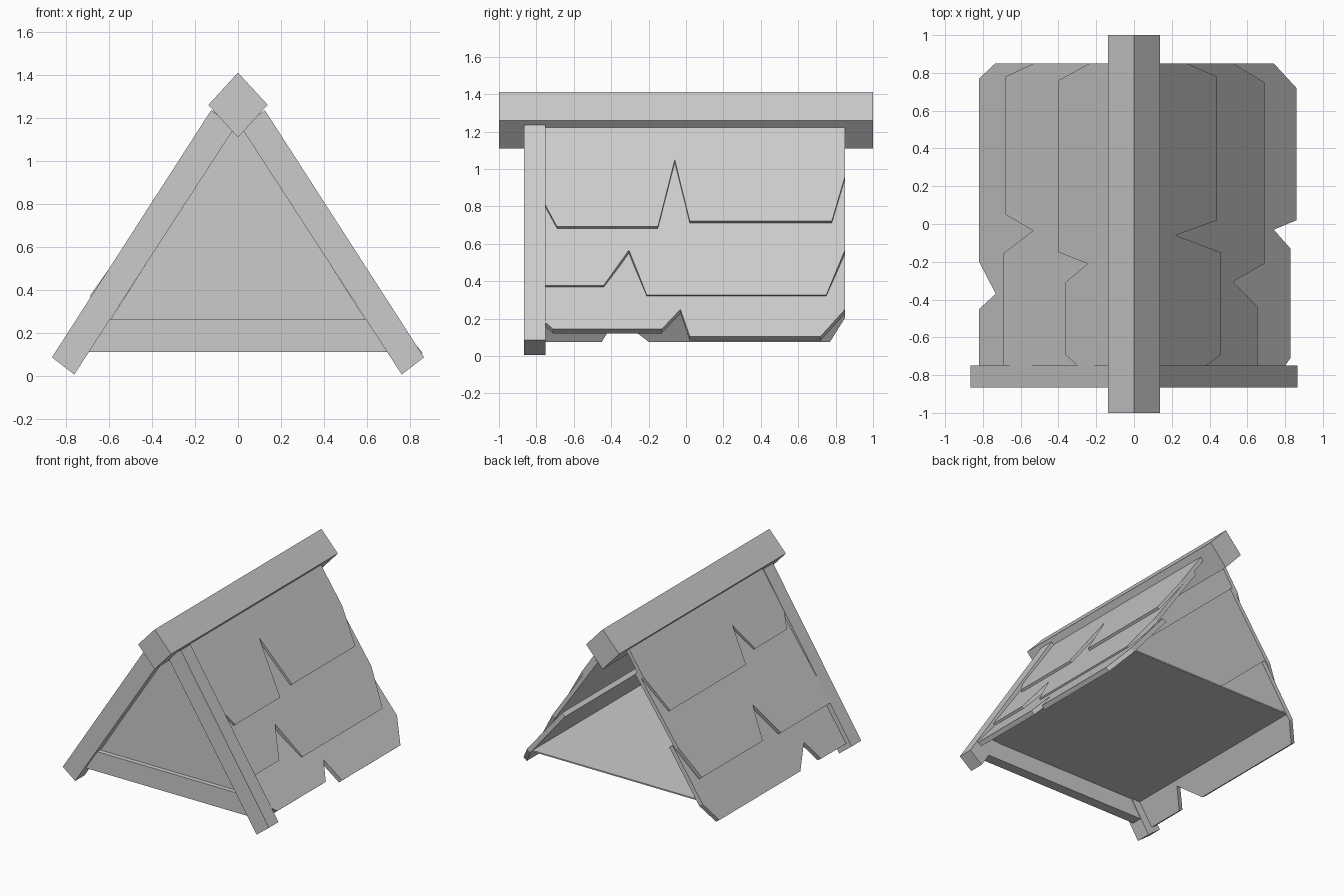
import bpy, bmesh
from mathutils import Vector

if "Cube" in bpy.data.objects:
    bpy.data.objects.remove(bpy.data.objects["Cube"])


def solid(name, points, offset):
    """Closed slab: a flat outline extruded by an offset vector."""
    bm = bmesh.new()
    face = bm.faces.new([bm.verts.new(p) for p in points])
    ext = bmesh.ops.extrude_face_region(bm, geom=[face], use_keep_orig=True)
    moved = [g for g in ext["geom"] if isinstance(g, bmesh.types.BMVert)]
    bmesh.ops.translate(bm, verts=moved, vec=Vector(offset))
    bmesh.ops.recalc_face_normals(bm, faces=bm.faces[:])
    mesh = bpy.data.meshes.new(name)
    bm.to_mesh(mesh)
    bm.free()
    obj = bpy.data.objects.new(name, mesh)
    bpy.context.collection.objects.link(obj)
    return obj


def prism_y(name, profile, y0, y1):
    return solid(name, [(x, y0, z) for x, z in profile], (0, y1 - y0, 0))


def shingle_row(name, side, ref, slope, top_z, edge, t):
    """Sloped slab with a ragged lower edge given as (x, y) seen from the top."""
    rx, rz = ref
    top_x = rx - (top_z - rz) / slope
    outline = [(top_x, -0.75)] + edge + [(top_x, 0.85)]
    pts = [(side * x, y, rz - (x - rx) * slope) for x, y in outline]
    n = Vector((side * slope, 0, 1)).normalized()
    return solid(name, pts, -n * t)


# Ridge beam
prism_y("ridge_beam", [(0, 1.41), (0.138, 1.26), (0, 1.108), (-0.138, 1.26)], -1, 1)

# Front rafters
for side, label in ((1, "right"), (-1, "left")):
    rafter = [(0.866, 0.085), (0.762, 0.005), (0.015, 1.155), (0.125, 1.235)]
    prism_y(label + "_front_rafter", [(side * x, z) for x, z in rafter], -0.865, -0.75)

# Front wall, sill beam and floor
prism_y("front_wall", [(-0.67, 0.14), (0.67, 0.14), (0, 1.19)], -0.80, -0.77)
prism_y("sill_beam", [(-0.76, 0.11), (0.76, 0.11), (0.67, 0.26), (-0.67, 0.26)], -0.835, -0.755)
prism_y("floor", [(-0.70, 0.24), (0.70, 0.24), (0.695, 0.25), (-0.695, 0.25)], -0.78, 0.85)

# Right roof shingles
shingle_row("right_top_shingles", 1, (0.44, 0.722), 1.48, 1.235, [
    (0.385, -0.75), (0.46, -0.69), (0.46, -0.15), (0.22, -0.06),
    (0.44, 0.02), (0.44, 0.78), (0.28, 0.85)], 0.03)
shingle_row("right_middle_shingles", 1, (0.69, 0.327), 1.45, 1.08, [
    (0.655, -0.75), (0.655, -0.44), (0.525, -0.305),
    (0.69, -0.21), (0.69, 0.75), (0.525, 0.85)], 0.03)
shingle_row("right_bottom_shingles", 1, (0.86, 0.105), 1.2, 0.60, [
    (0.80, -0.75), (0.828, -0.71), (0.828, -0.13), (0.74, -0.03),
    (0.86, 0.02), (0.86, 0.72), (0.74, 0.85)], 0.035)

# Left roof shingles
shingle_row("left_top_shingles", -1, (0.40, 0.81), 1.5, 1.235, [
    (0.30, -0.75), (0.365, -0.69), (0.365, -0.31), (0.245, -0.21),
    (0.40, -0.15), (0.40, 0.76), (0.235, 0.85)], 0.03)
shingle_row("left_middle_shingles", -1, (0.69, 0.37), 1.42, 1.08, [
    (0.69, -0.75), (0.69, -0.155), (0.535, -0.035),
    (0.68, 0.05), (0.68, 0.78), (0.53, 0.85)], 0.03)
shingle_row("left_bottom_shingles", -1, (0.82, 0.095), 1.5, 0.60, [
    (0.82, -0.75), (0.82, -0.45), (0.732, -0.37),
    (0.82, -0.20), (0.82, 0.77), (0.735, 0.85)], 0.035)
